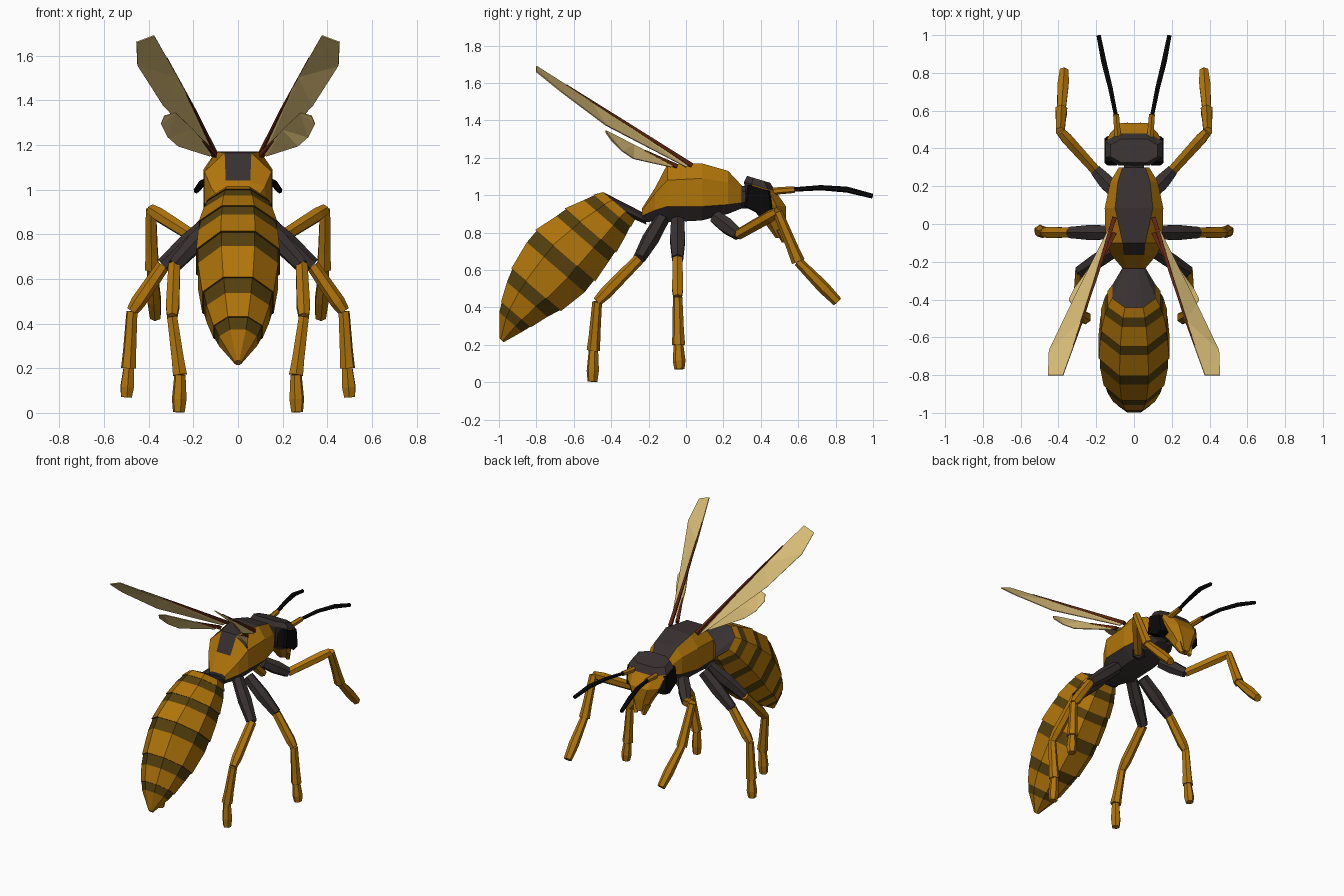
import bpy
import bmesh
from math import cos, sin, pi
from mathutils import Vector as V

cube = bpy.data.objects.get("Cube")
if cube:
    bpy.data.objects.remove(cube)


def material(name, rgb):
    m = bpy.data.materials.new(name)
    m.use_nodes = True
    m.diffuse_color = (*rgb, 1)
    m.node_tree.nodes["Principled BSDF"].inputs["Base Color"].default_value = (*rgb, 1)
    return m


AMBER = material("amber", (0.44, 0.178, 0.003))
DARK = material("charcoal", (0.04, 0.03, 0.031))
STRIPE = material("olive_stripe", (0.09, 0.051, 0.004))
BLACK = material("black", (0.003, 0.003, 0.003))
WING = material("wing_tan", (0.67, 0.49, 0.18))
VEIN = material("vein_red_brown", (0.11, 0.018, 0.005))


def finish(name, bm, mats, mirror=False):
    bmesh.ops.recalc_face_normals(bm, faces=bm.faces[:])
    me = bpy.data.meshes.new(name)
    bm.to_mesh(me)
    bm.free()
    for m in mats:
        me.materials.append(m)
    ob = bpy.data.objects.new(name, me)
    bpy.context.collection.objects.link(ob)
    if mirror:
        ob.modifiers.new("mirror", 'MIRROR')
    return ob


def loft(name, rings, mats, rule=lambda i, k: 0, mirror=False):
    """Skin a list of equal point rings; rule(i, k) picks the material."""
    bm = bmesh.new()
    vs = [[bm.verts.new(p) for p in r] for r in rings]
    n = len(rings[0])
    for i in range(len(vs) - 1):
        for k in range(n):
            j = (k + 1) % n
            f = bm.faces.new((vs[i][k], vs[i][j], vs[i + 1][j], vs[i + 1][k]))
            f.material_index = rule(i, k)
    bm.faces.new(vs[0]).material_index = rule(-1, 0)
    bm.faces.new(vs[-1]).material_index = rule(len(vs) - 1, 0)
    return finish(name, bm, mats, mirror)


def tube(name, path, radii, mat, sides=6, mirror=True):
    pts = [V(p) for p in path]
    rings = []
    for i, p in enumerate(pts):
        d = pts[min(i + 1, len(pts) - 1)] - pts[max(i - 1, 0)]
        q = d.to_track_quat('Z', 'Y')
        rings.append([p + q @ V((cos(a), sin(a), 0)) * radii[i]
                      for a in (2 * pi * (k + 0.5) / sides for k in range(sides))])
    return loft(name, rings, [mat], mirror=mirror)


# Abdomen: octagonal rings along a slanted axis (distance, top, bottom, half width)
start, axis, up = V((0, -0.36, 0.945)), V((0, -0.653, -0.757)), V((0, -0.757, 0.653))
octagon = [pi / 8 + k * pi / 4 for k in range(8)]
profile = [(0, .11, .115, .115), (.045, .14, .125, .14), (.10, .16, .135, .155),
           (.20, .208, .155, .175), (.26, .215, .155, .178), (.39, .252, .17, .187),
           (.47, .243, .165, .18), (.63, .215, .135, .16), (.70, .185, .10, .14),
           (.80, .14, .07, .11), (.85, .11, .05, .085), (.955, .018, .012, .015)]


def abdomen_ring(t, top, bottom, w, scale=1):
    c = start + axis * t + up * (top - bottom) / 2
    h = (top + bottom) / 2
    return [c + (up * cos(a) * h + V((sin(a) * w, 0, 0))) * scale / cos(pi / 8) for a in octagon]


# Each amber plate ends in a small step down to the stripe behind it
segments = []
for i, row in enumerate(profile):
    segments.append(abdomen_ring(*row))
    if i % 2 and row is not profile[-1]:
        segments.append(abdomen_ring(*row, .96))
loft("abdomen", segments, [AMBER, STRIPE], lambda i, k: int(0 < i < 15 and i % 3 > 0))

# Waist: cone from the abdomen's front rim to the thorax
waist = [V((sin(a) * .055, -.22 - cos(a) * .01, .875 + cos(a) * .035)) for a in octagon]
loft("waist", [segments[0], waist], [DARK])


# Thorax: y, top half width, half width, then top, upper, lower and bottom heights
def thorax_ring(y, t, w, zt, zu, zl, zb):
    half = [(t, zt), (w, zu), (w, zl), (w * .55, zb)]
    return [(x, y, z) for x, z in half] + [(-x, y, z) for x, z in reversed(half)]


loft("thorax", [thorax_ring(*r) for r in (
    (-.235, .04, .06, .93, .92, .89, .855), (-.165, .055, .12, 1.04, 1.01, .92, .86),
    (-.10, .06, .15, 1.165, 1.08, .94, .855), (.085, .10, .155, 1.17, 1.09, .94, .865),
    (.225, .085, .125, 1.13, 1.07, .95, .90), (.30, .06, .08, 1.05, 1.02, .96, .93))],
    [AMBER, DARK], lambda i, k: int(k in (2, 3, 4) or (k == 7 and i > 0) or i in (-1, 5)))
tube("neck", [(0, .27, .99), (0, .37, .99)], [.06, .06], DARK, mirror=False)


# Head: chamfered rings stacked upward (height, centre y, half depth, half width, tilt)
def head_ring(z, y, d, w, tilt):
    half = [(w, -d * .5), (w, d * .5), (w * .55, d)]
    full = half + [(-w * .55, d), (-w, d * .5), (-w, -d * .5), (-w * .55, -d), (w * .55, -d)]
    return [(a, y + b, z - b * tilt) for a, b in full]


loft("head", [head_ring(*r) for r in (
    (.77, .505, .025, .035, 0), (.86, .475, .06, .075, 0), (.95, .43, .105, .125, .1),
    (1.045, .395, .085, .15, .3), (1.085, .388, .062, .125, .3))], [AMBER, DARK],
    lambda i, k: int(i >= 3 or (i >= 1 and k in (5, 6, 7))))

# Eyes on the sides of the head
eye = [(.31, .94), (.33, 1.055), (.45, 1.025), (.465, .90), (.41, .89)]
loft("eyes", [[(x, .395 + (y - .395) * s, z) for y, z in eye]
              for x, s in ((.09, 1), (.14, 1), (.155, .85))], [BLACK], mirror=True)

# Jaws and antennae
tube("jaws", [(.04, .50, .82), (.03, .525, .75)], [.03, .014], AMBER, 4)
tube("antenna_bases", [(.085, .45, 1.02), (.095, .58, 1.03)], [.02, .018], AMBER)
tube("antennae", [(.095, .57, 1.03), (.125, .72, 1.04), (.16, .86, 1.03), (.187, .997, .995)],
     [.012, .014, .016, .013], BLACK)

# Legs: hip, first joint, knee, ankle, toe
legs = {
    "front": ((.09, .16, .88), (.20, .28, .79), (.39, .49, .91), (.385, .60, .645), (.37, .81, .43)),
    "middle": ((.11, -.045, .86), (.335, -.045, .66), (.475, -.045, .455), (.49, -.04, .2), (.5, -.035, .07)),
    "rear": ((.09, -.13, .87), (.285, -.25, .66), (.295, -.475, .43), (.26, -.495, .17), (.265, -.5, .003)),
}
for leg, joints in legs.items():
    hip, joint, knee, ankle, toe = map(V, joints)
    tube(leg + "_thighs", [hip, hip.lerp(joint, .5), joint], [.04, .046, .034], DARK)
    tube(leg + "_upper_legs", [joint, joint.lerp(knee, .8), knee], [.03, .034, .026], AMBER)
    tube(leg + "_lower_legs", [knee, knee.lerp(ankle, .7), ankle], [.026, .031, .036], AMBER)
    tube(leg + "_feet", [ankle, ankle.lerp(toe, .65), toe], [.026, .034, .027], AMBER)


# Wings: thin outlined blades with a tapering vein on the leading edge
def wing(name, outline, vein):
    bm = bmesh.new()
    bm.faces.new([bm.verts.new(p) for p in outline])
    bmesh.ops.triangulate(bm, faces=bm.faces[:])
    ob = finish(name, bm, [WING], True)
    solid = ob.modifiers.new("thickness", 'SOLIDIFY')
    solid.thickness = 0.006
    solid.offset = 0
    tube(name + "_veins", vein, [.016, .01, .004], VEIN, 4)


wing("forewings", [(.105, .02, 1.165), (.27, -.51, 1.505), (.375, -.8, 1.69), (.455, -.8, 1.66),
                   (.45, -.67, 1.555), (.335, -.43, 1.375), (.12, 0, 1.15)],
     [(.105, .03, 1.16), (.2, -.28, 1.36), (.32, -.64, 1.59)])
wing("hindwings", [(.11, -.06, 1.16), (.20, -.28, 1.27), (.28, -.43, 1.345), (.33, -.425, 1.33),
                   (.345, -.40, 1.295), (.315, -.34, 1.235), (.27, -.28, 1.195), (.13, -.08, 1.15)],
     [(.105, -.05, 1.155), (.14, -.13, 1.195), (.18, -.22, 1.24)])
